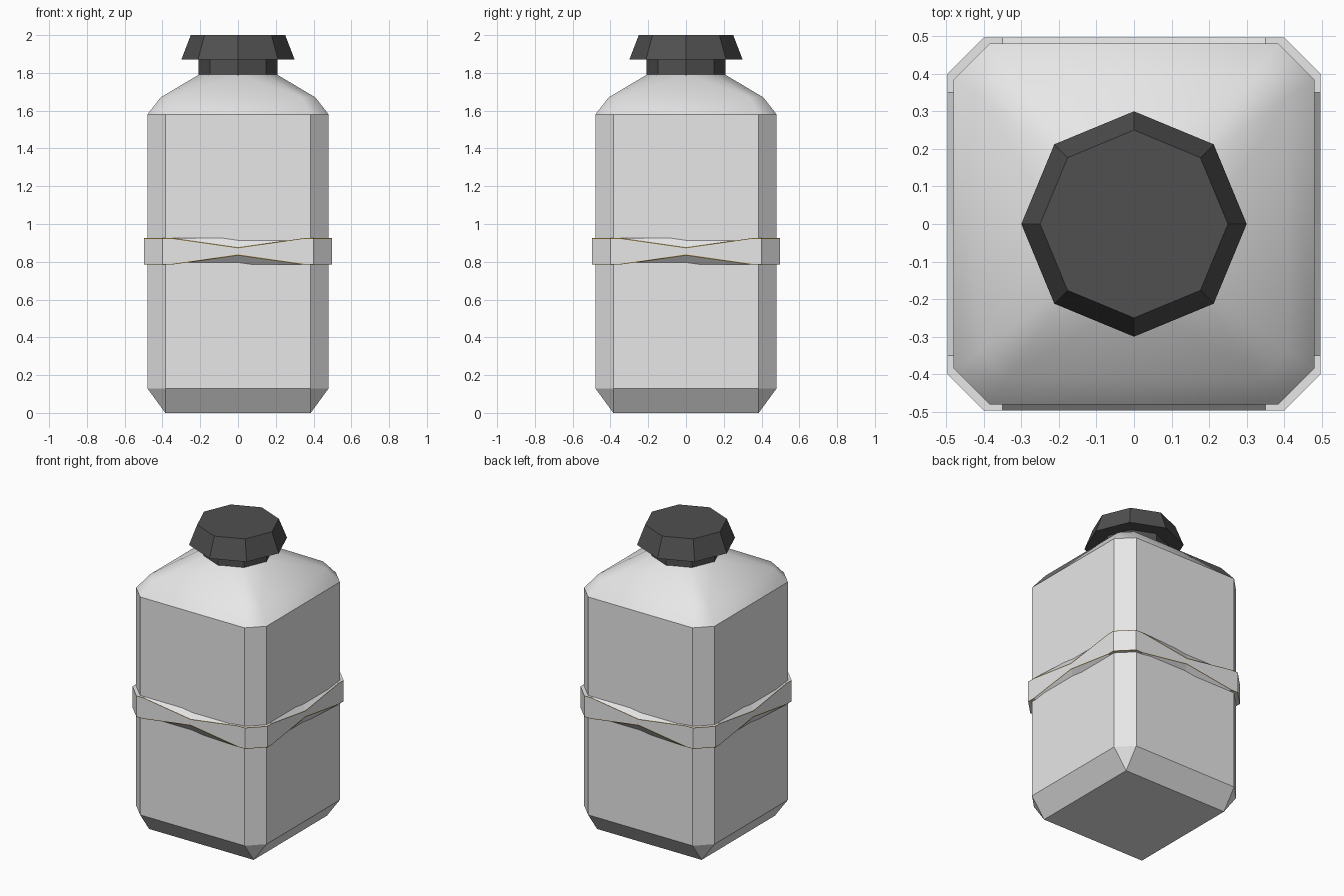
import bpy, bmesh, math

if "Cube" in bpy.data.objects:
    bpy.data.objects.remove(bpy.data.objects["Cube"])


def material(name, rgb):
    m = bpy.data.materials.new(name)
    m.diffuse_color = (*rgb, 1)
    m.use_nodes = True
    m.node_tree.nodes["Principled BSDF"].inputs["Base Color"].default_value = m.diffuse_color
    return m


WHITE = material("off_white", (0.8, 0.8, 0.8))
DARK = material("dark_grey", (0.08, 0.08, 0.08))
GOLD = material("gold_trim", (0.55, 0.36, 0.08))


def loft(name, rings, mats, caps=True):
    """Join equal-length rings with quads, optionally closing the ends."""
    bm = bmesh.new()
    vr = [[bm.verts.new(p) for p in r] for r in rings]
    n = len(rings[0])
    for a, b in zip(vr, vr[1:]):
        for i in range(n):
            j = (i + 1) % n
            bm.faces.new((a[i], a[j], b[j], b[i]))
    if caps:
        bm.faces.new(vr[0][::-1])
        bm.faces.new(vr[-1])
    return finish(name, bm, mats)


def finish(name, bm, mats):
    bmesh.ops.remove_doubles(bm, verts=bm.verts, dist=1e-4)
    bmesh.ops.recalc_face_normals(bm, faces=bm.faces)
    me = bpy.data.meshes.new(name)
    bm.to_mesh(me)
    bm.free()
    for m in mats:
        me.materials.append(m)
    ob = bpy.data.objects.new(name, me)
    bpy.context.collection.objects.link(ob)
    return ob


def turn(x, y, k):
    for _ in range(k):
        x, y = -y, x
    return x, y


def chamfered(h, c, z):
    """Square ring of half width h whose flat sides end at +-c."""
    return [(*turn(h, s * c, k), z) for k in range(4) for s in (-1, 1)]


def octagon(r, z):
    return [(r * math.cos(i * math.pi / 4), r * math.sin(i * math.pi / 4), z)
            for i in range(8)]


# Bottle body with bevelled foot
loft("bottle_body", [chamfered(0.385, 0.385, 0), chamfered(0.48, 0.385, 0.13),
                     chamfered(0.48, 0.385, 1.58)], [WHITE], caps=False)
bm = bmesh.new()
bm.faces.new([bm.verts.new((*turn(0.385, 0.385, k), 0)) for k in (3, 2, 1, 0)])
foot = finish("bottle_base", bm, [WHITE])
foot.data.flip_normals() if foot.data.polygons[0].normal.z > 0 else None

# Smooth shoulder from the chamfered square to the octagonal neck
bm = bmesh.new()
low, mid, top = [[bm.verts.new(p) for p in r] for r in
                 (chamfered(0.48, 0.385, 1.58), chamfered(0.41, 0.34, 1.67),
                  octagon(0.2, 1.795))]
for i in range(8):
    j = (i + 1) % 8
    bm.faces.new((low[i], low[j], mid[j], mid[i]))
    bm.faces.new((mid[i], mid[j], top[i]))
    bm.faces.new((mid[j], top[j], top[i]))
for f in bm.faces:
    f.smooth = True
finish("bottle_shoulder", bm, [WHITE])

# Octagonal neck and tapered cap
loft("neck", [octagon(0.21, 1.79), octagon(0.21, 1.88)], [DARK])
loft("cap", [octagon(0.3, 1.87), octagon(0.25, 2.0)], [DARK])


# Band whose outer edges pinch together at the middle of each side
def band_ring(h, c, z, pinch):
    pts = []
    for k in range(4):
        for y in (-c, -0.35, 0, 0.35, c):
            pts.append((*turn(h, y, k), z + (pinch if y == 0 else 0)))
    return pts


T = 0.004
band = loft("band", [
    band_ring(0.475, 0.385, 0.785, 0), band_ring(0.497, 0.4, 0.785, 0.05),
    band_ring(0.497, 0.4, 0.785 + T, 0.05), band_ring(0.497, 0.4, 0.925 - T, -0.05),
    band_ring(0.497, 0.4, 0.925, -0.05), band_ring(0.475, 0.385, 0.925, 0)],
    [WHITE, GOLD], caps=False)
# Thin trim strips are the second and fourth loops of faces
for p in band.data.polygons:
    if p.index // 20 in (1, 3):
        p.material_index = 1
